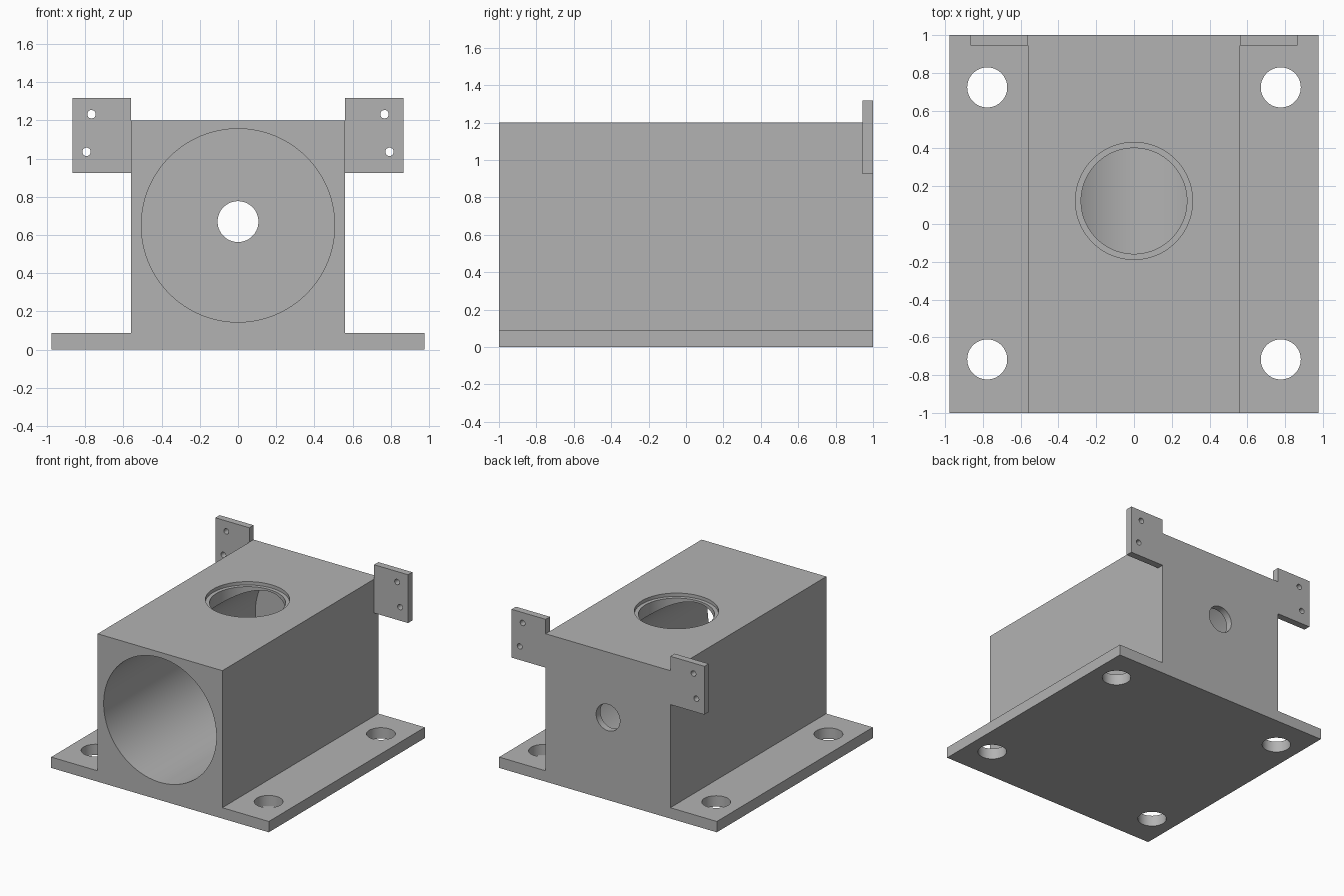
import bpy
import bmesh
from math import pi, radians
from mathutils import Matrix

cube = bpy.data.objects.get("Cube")
if cube:
    bpy.data.objects.remove(cube, do_unlink=True)

grey = bpy.data.materials.new("plain grey")
grey.use_nodes = True
grey.diffuse_color = (0.45, 0.45, 0.45, 1)
grey.node_tree.nodes["Principled BSDF"].inputs["Base Color"].default_value = grey.diffuse_color

BACK = 1.0
WALL = 0.055        # end wall and ear thickness
BODY_X, BODY_TOP = 0.56, 1.2
BASE_X, BASE_TOP = 0.977, 0.088


def extrude_profile(name, points, y0, y1):
    """Solid from an x-z outline swept along y."""
    bm = bmesh.new()
    face = bm.faces.new([bm.verts.new((x, y0, z)) for x, z in points])
    swept = bmesh.ops.extrude_face_region(bm, geom=[face])["geom"]
    verts = [v for v in swept if isinstance(v, bmesh.types.BMVert)]
    bmesh.ops.translate(bm, verts=verts, vec=(0, y1 - y0, 0))
    bmesh.ops.recalc_face_normals(bm, faces=bm.faces)
    mesh = bpy.data.meshes.new(name)
    bm.to_mesh(mesh)
    bm.free()
    mesh.materials.append(grey)
    obj = bpy.data.objects.new(name, mesh)
    bpy.context.collection.objects.link(obj)
    return obj


def drill(obj, radius, start, end, centre, axis, sides=64):
    """Cut a round hole along axis 'y' or 'z', from start to end."""
    bm = bmesh.new()
    bmesh.ops.create_cone(bm, cap_ends=True, segments=sides, radius1=radius,
                          radius2=radius, depth=end - start)
    mid = (start + end) / 2
    if axis == "y":
        place = Matrix.Translation((centre[0], mid, centre[1])) @ Matrix.Rotation(pi / 2, 4, "X")
    else:
        place = Matrix.Translation((centre[0], centre[1], mid))
    bm.transform(place)
    mesh = bpy.data.meshes.new("hole_cutter")
    bm.to_mesh(mesh)
    bm.free()
    mesh.materials.append(grey)
    cutter = bpy.data.objects.new("hole_cutter", mesh)
    cutter.hide_render = True
    bpy.context.collection.objects.link(cutter)
    mod = obj.modifiers.new("hole", "BOOLEAN")
    mod.operation, mod.solver, mod.object = "DIFFERENCE", "EXACT", cutter
    activate(obj)
    bpy.ops.object.modifier_apply(modifier=mod.name)
    bpy.data.objects.remove(cutter, do_unlink=True)


def activate(obj):
    bpy.ops.object.select_all(action="DESELECT")
    obj.select_set(True)
    bpy.context.view_layer.objects.active = obj


# Housing: flanged block
half = [(BASE_X, 0), (BASE_X, BASE_TOP), (BODY_X, BASE_TOP), (BODY_X, BODY_TOP)]
outline = half + [(-x, z) for x, z in reversed(half)]
housing = extrude_profile("housing", outline, -BACK, BACK)

# Main bore, open at the front, and small hole through the end wall
drill(housing, 0.506, -1.2, BACK - WALL, (0, 0.65), "y", 128)
drill(housing, 0.107, 0.8, 1.2, (0, 0.67), "y")

# Top port with a shallow counterbore
drill(housing, 0.28, 0.65, 1.4, (0, 0.122), "z", 96)
drill(housing, 0.31, BODY_TOP - 0.027, 1.4, (0, 0.122), "z", 96)

# Bolt holes in the flanges
for x in (-0.777, 0.777):
    for y in (-0.717, 0.723):
        drill(housing, 0.106, -0.2, 0.3, (x, y), "z")

# Mounting ears with two small holes each
parts = [housing]
for side, name in ((1, "left"), (-1, "right")):
    corners = [(BODY_X, 0.925), (0.865, 0.925), (0.865, 1.317), (BODY_X, 1.317)]
    ear = extrude_profile("mounting_ear_" + name, [(side * x, z) for x, z in corners],
                          BACK - WALL, BACK)
    for x, z in ((0.767, 1.232), (0.793, 1.035)):
        drill(ear, 0.022, 0.8, 1.2, (side * x, z), "y", 32)
    parts.append(ear)

for part in parts:
    activate(part)
    bpy.ops.object.shade_smooth_by_angle(angle=radians(30))
